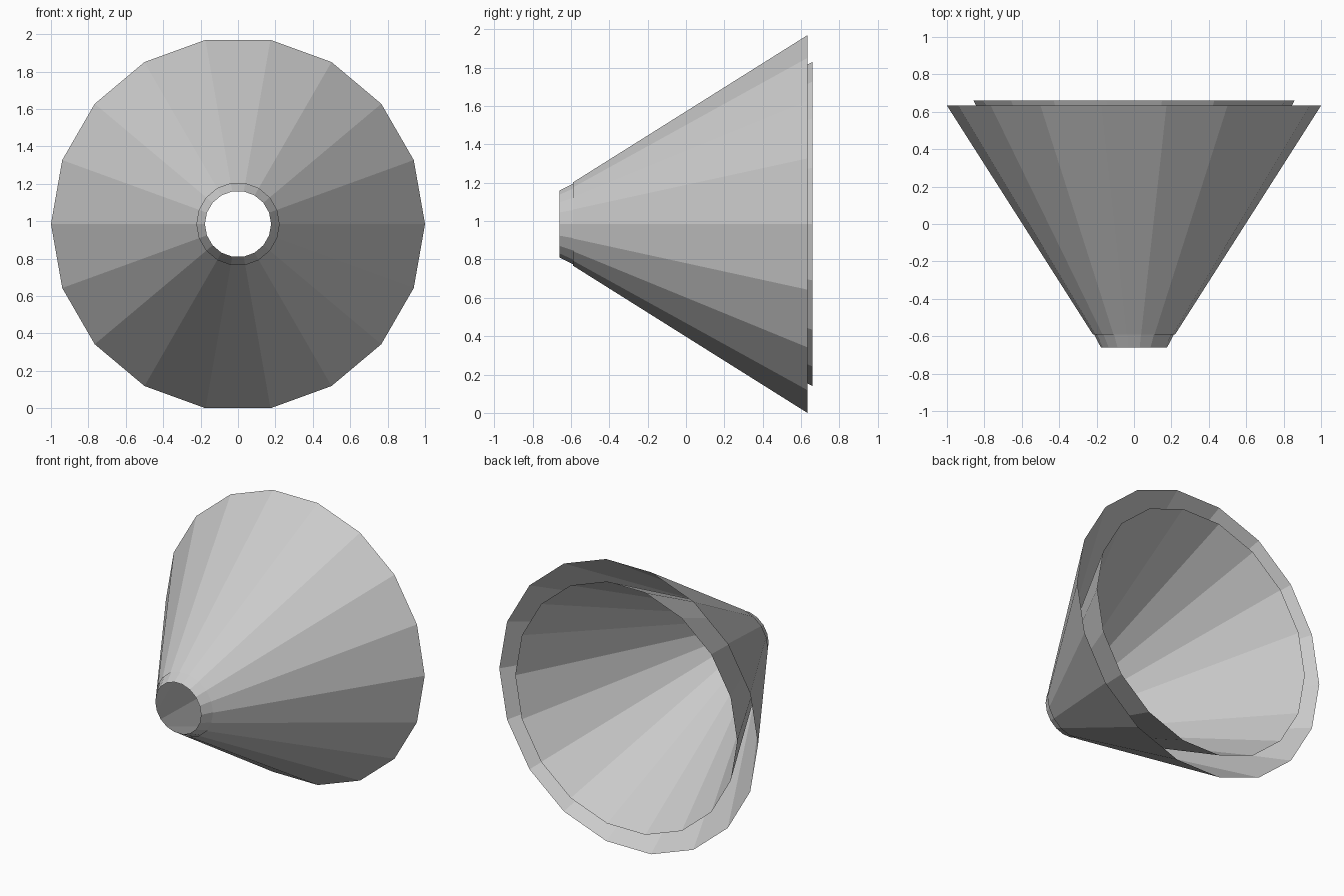
import bpy
import bmesh
from math import cos, sin, tau

default = bpy.data.objects.get("Cube")
if default:
    bpy.data.objects.remove(default, do_unlink=True)

SIDES = 18
AXIS_Z = cos(tau / SIDES / 2)  # flat bottom edge rests on the ground

grey = bpy.data.materials.new("light_grey")
grey.use_nodes = True
colour = (0.6, 0.6, 0.6, 1)
grey.diffuse_color = colour
grey.node_tree.nodes["Principled BSDF"].inputs["Base Color"].default_value = colour


def cone_shell(name, profile):
    """Open faceted shell around the y axis from (radius, y) points."""
    bm = bmesh.new()
    rings = [[bm.verts.new((r * cos(tau * i / SIDES), y, AXIS_Z + r * sin(tau * i / SIDES)))
              for i in range(SIDES)] for r, y in profile]
    for a, b in zip(rings, rings[1:]):
        for i in range(SIDES):
            j = (i + 1) % SIDES
            bm.faces.new((a[i], b[i], b[j], a[j]))
    for f in bm.faces:
        f.normal_update()
        c = f.calc_center_median()
        if f.normal.x * c.x + f.normal.z * (c.z - AXIS_Z) < 0:
            f.normal_flip()
    mesh = bpy.data.meshes.new(name)
    bm.to_mesh(mesh)
    bm.free()
    mesh.materials.append(grey)
    obj = bpy.data.objects.new(name, mesh)
    bpy.context.collection.objects.link(obj)
    return obj


# Narrower liner with the open nozzle, poking out past the back rim
cone_shell("inner_cone", [(0.177, -0.66), (0.858, 0.66)])
# Wider flared cover
cone_shell("outer_cone", [(0.22, -0.59), (1.0, 0.633)])
